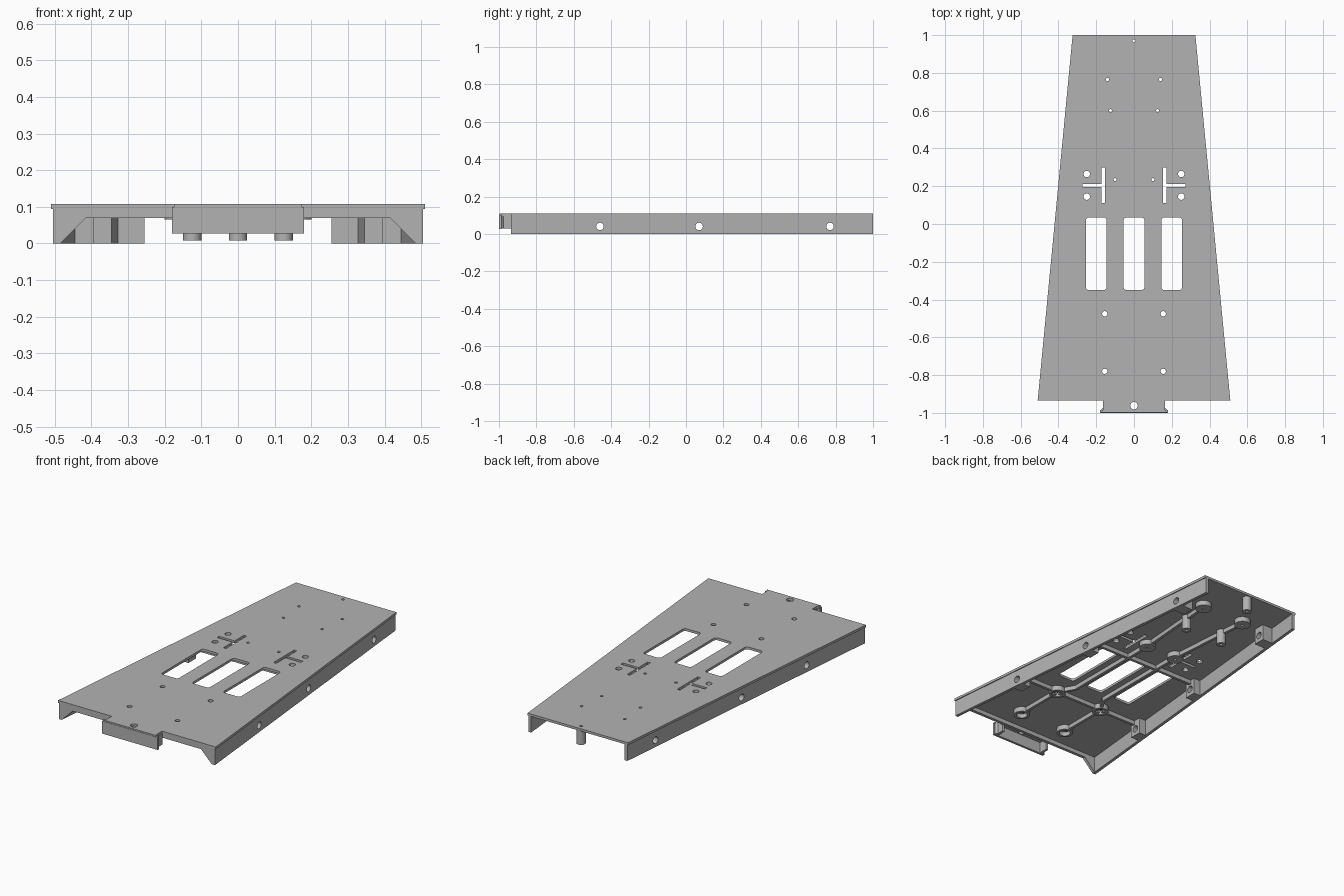
import bpy, bmesh
from math import pi, cos, sin, hypot
from mathutils import Matrix, Vector

if "Cube" in bpy.data.objects:
    bpy.data.objects.remove(bpy.data.objects["Cube"])

grey = bpy.data.materials.new("plain grey")
grey.use_nodes = True
grey.diffuse_color = (0.45, 0.45, 0.45, 1)
grey.node_tree.nodes["Principled BSDF"].inputs["Base Color"].default_value = (0.45, 0.45, 0.45, 1)

TOP, UNDER, RIB = 0.108, 0.094, 0.07
FRONT, BACK = -0.935, 1.0


def wall_x(y):
    """Outer half width of the tapering side walls."""
    return 0.505 - 0.0956 * (y - FRONT)


def prism(bm, points, low, high):
    bottom = [bm.verts.new((x, y, low)) for x, y in points]
    face = bm.faces.new(bottom)
    extruded = bmesh.ops.extrude_face_region(bm, geom=[face])["geom"]
    moved = [v for v in extruded if isinstance(v, bmesh.types.BMVert)]
    bmesh.ops.translate(bm, verts=moved, vec=(0, 0, high - low))
    return bottom + moved


def rect(x0, x1, y0, y1):
    return [(x0, y0), (x1, y0), (x1, y1), (x0, y1)]


def circle(x, y, r, n=24):
    return [(x + r * cos(2 * pi * i / n), y + r * sin(2 * pi * i / n)) for i in range(n)]


def rounded(x0, x1, y0, y1, r):
    points = []
    for k, (x, y) in enumerate(rect(x0 + r, x1 - r, y0 + r, y1 - r)):
        for i in range(5):
            a = pi + (k + i / 4) * pi / 2
            points.append((x + r * cos(a), y + r * sin(a)))
    return points


def strip(a, b, width):
    dx, dy = b[0] - a[0], b[1] - a[1]
    s = width / 2 / hypot(dx, dy)
    nx, ny = -dy * s, dx * s
    return [(a[0] + nx, a[1] + ny), (b[0] + nx, b[1] + ny),
            (b[0] - nx, b[1] - ny), (a[0] - nx, a[1] - ny)]


def finish(name, bm):
    bmesh.ops.recalc_face_normals(bm, faces=bm.faces)
    mesh = bpy.data.meshes.new(name)
    bm.to_mesh(mesh)
    bm.free()
    mesh.materials.append(grey)
    obj = bpy.data.objects.new(name, mesh)
    bpy.context.collection.objects.link(obj)
    return obj


def part(name, *solids):
    """Make one object from (outline, low, high) prisms."""
    bm = bmesh.new()
    for outline, low, high in solids:
        prism(bm, outline, low, high)
    return finish(name, bm)


def cut(obj, cutter):
    bpy.context.view_layer.objects.active = obj
    mod = obj.modifiers.new("cut", "BOOLEAN")
    mod.operation, mod.solver, mod.object = "DIFFERENCE", "EXACT", cutter
    bpy.ops.object.modifier_apply(modifier=mod.name)


def flip(points):
    return [(-x, y) for x, y in points]


# Hole positions on the +x half
large_rings = [(0.155, -0.475), (0.155, -0.78)]
small_rings = [(0.1, 0.235), (0.14, 0.765)]
posts = [(0.125, 0.6)]
slot_holes = [(0.25, 0.265), (0.25, 0.145)]

# Drilling cutter: holes, slots and windows
half = [circle(*p, 0.014) for p in large_rings]
half += [circle(*p, 0.008) for p in small_rings + posts]
half += [circle(*p, 0.017) for p in slot_holes]
half += [rounded(0.145, 0.255, -0.35, 0.035, 0.016)]
half += [[(0.153, 0.11), (0.171, 0.11), (0.171, 0.195), (0.272, 0.195),
          (0.272, 0.213), (0.171, 0.213), (0.171, 0.3), (0.153, 0.3)]]
outlines = half + [flip(o) for o in half]
outlines += [rounded(-0.055, 0.055, -0.35, 0.035, 0.016),
             circle(0, 0.97, 0.008), circle(0, -0.962, 0.02)]
drill = part("drill_cutter", *[(o, -0.1, 0.3) for o in outlines])

# Top plate with the front tongue
edge = [(0.51, FRONT), (0.325, BACK)]
tongue = [(0.175, -0.998), (0.163, -0.98), (0.163, FRONT)]
right_edge = tongue + edge
plate = part("top_plate", (right_edge + flip(right_edge)[::-1], UNDER, TOP))
cut(plate, drill)

# Underside rings, posts and ribs
for i, (x, y) in enumerate(large_rings + small_rings):
    for side, sx in (("left", x), ("right", -x)):
        ring = part(f"ring_{i + 1}_{side}", (circle(sx, y, 0.045), RIB - 0.005, UNDER))
        if i < len(large_rings):
            bore = part("bore_cutter", (circle(sx, y, 0.03), 0, UNDER - 0.004))
            cut(ring, bore)
            bpy.data.objects.remove(bore)
        cut(ring, drill)
for name, x, y in (("left", 0.125, 0.6), ("right", -0.125, 0.6), ("back", 0, 0.97)):
    cut(part(f"post_{name}", (circle(x, y, 0.025), 0.008, UNDER)), drill)

paths = [(0.155, -0.78), (0.155, -0.475), (0.1, -0.38), (0.1, 0.235), (0.14, 0.765)]
for i, (a, b) in enumerate(zip(paths, paths[1:])):
    for side, s in (("left", 1), ("right", -1)):
        rib = part(f"long_rib_{i + 1}_{side}",
                   (strip((s * a[0], a[1]), (s * b[0], b[1]), 0.016), RIB, UNDER))
        cut(rib, drill)
for name, y in (("front", -0.475), ("middle", 0.07)):
    w = wall_x(y) - 0.01
    cut(part(f"cross_rib_{name}", (rect(-w, w, y - 0.008, y + 0.008), RIB, UNDER)), drill)

drill.hide_render = True
bpy.data.objects.remove(drill)

# Side walls with bolt blocks, drilled across
bolt_blocks = [(-0.46, 0.395), (0.07, 0.345), (0.77, 0.255)]
bm = bmesh.new()
for y, _ in bolt_blocks:
    bmesh.ops.create_cone(bm, cap_ends=True, segments=24, radius1=0.02, radius2=0.02, depth=2,
                          matrix=Matrix.Translation((0, y, 0.04)) @ Matrix.Rotation(pi / 2, 4, "Y"))
side_drill = finish("side_drill_cutter", bm)
for side, s in (("left", 1), ("right", -1)):
    wall = [(s * x, y) for x, y in ((wall_x(FRONT), FRONT), (wall_x(BACK), BACK),
                                    (wall_x(BACK) - 0.018, BACK), (wall_x(FRONT) - 0.018, FRONT))]
    cut(part(f"side_wall_{side}", (wall, 0, UNDER)), side_drill)
    for i, (y, inner) in enumerate(bolt_blocks):
        y0, y1 = y - 0.035, y + 0.035
        block = [(s * x, v) for x, v in ((inner, y0), (wall_x(y0) - 0.017, y0),
                                         (wall_x(y1) - 0.017, y1), (inner, y1))]
        cut(part(f"bolt_block_{i + 1}_{side}", (block, 0, UNDER)), side_drill)
bpy.data.objects.remove(side_drill)

# Front lip with sloping corner gussets, drawn upright
bm = bmesh.new()
lip = [(0.415, RIB), (0.485, 0), (0.504, 0), (0.504, UNDER)]
verts = prism(bm, lip + flip(lip)[::-1], 0, 0.018)
for v in verts:
    v.co = Vector((v.co.x, FRONT + v.co.z, v.co.y))
finish("front_lip", bm)

# Front hook: face and cheeks hanging below the tongue
part("hook_face", (rect(-0.18, 0.18, -1.0, -0.986), 0.027, 0.1))
for side, s in (("left", 1), ("right", -1)):
    cheek = [(s * x, y) for x, y in ((0.18, -0.99), (0.165, -0.975), (0.165, FRONT),
                                     (0.15, FRONT), (0.15, -0.99))]
    part(f"hook_cheek_{side}", (cheek, 0.03, UNDER))

# Smooth the round walls, keep edges sharp
for obj in bpy.context.view_layer.objects:
    obj.select_set(obj.type == "MESH")
bpy.ops.object.shade_smooth_by_angle(angle=pi / 6)
